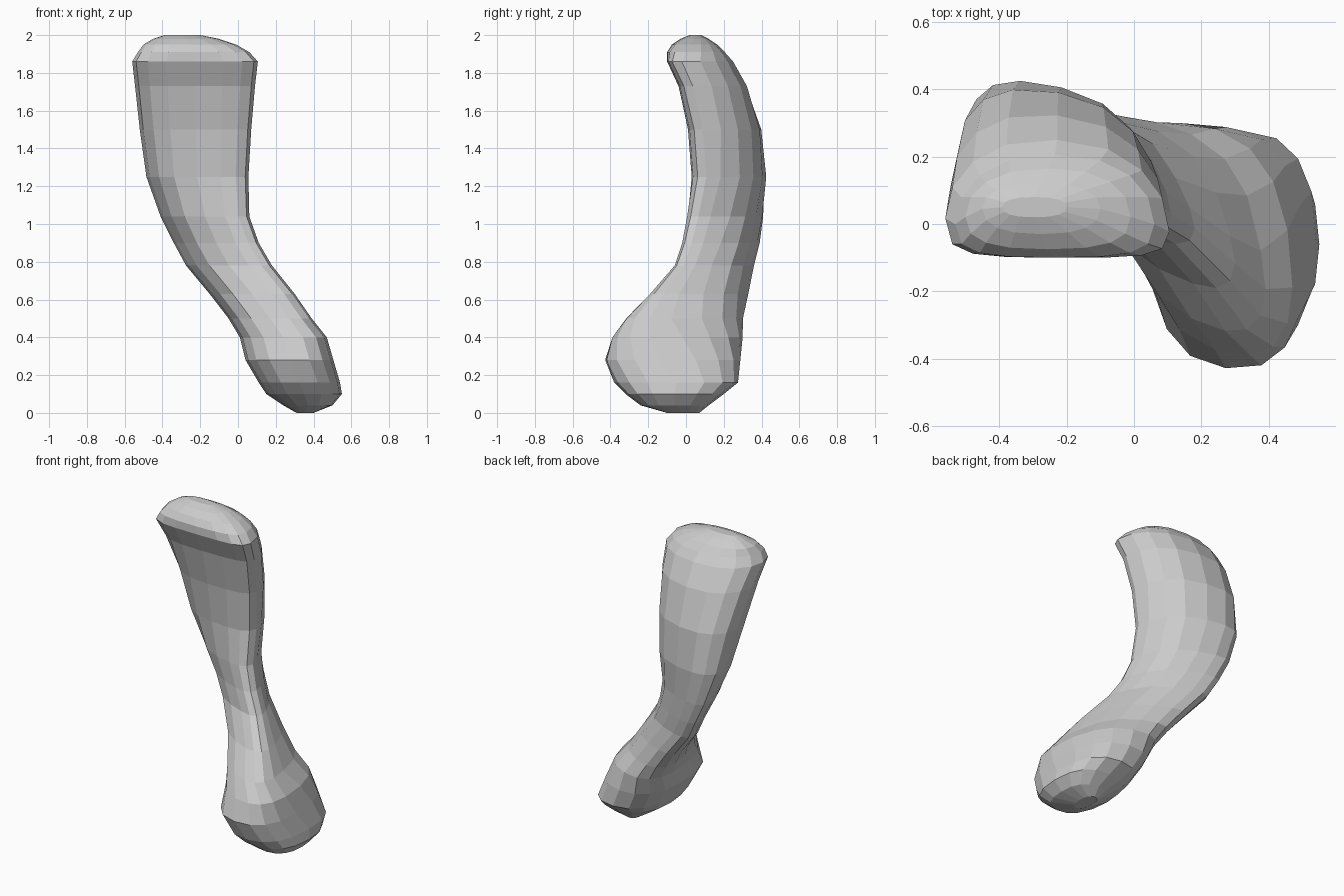
import bpy, bmesh
from math import sin, cos, radians, copysign, tau

SIDES = 16
# Level sections of the twisting shaft:
# z, x min, x max, y min, y max, skew in degrees, flattening of the front
SECTIONS = [
    (0.00, 0.31, 0.40, -0.10, 0.07, 0, 0),
    (0.04, 0.24, 0.50, -0.24, 0.12, 0, 0),
    (0.10, 0.15, 0.55, -0.32, 0.20, 0, 0),
    (0.16, 0.11, 0.54, -0.38, 0.275, 0, 0),
    (0.28, 0.04, 0.505, -0.43, 0.29, -7, 0),
    (0.40, 0.01, 0.47, -0.39, 0.30, -20, 0),
    (0.50, -0.05, 0.39, -0.32, 0.305, -32, 0),
    (0.63, -0.15, 0.30, -0.19, 0.33, -42, 0),
    (0.78, -0.275, 0.18, -0.06, 0.36, -47, 0),
    (0.90, -0.34, 0.11, -0.02, 0.39, -45, 0),
    (1.04, -0.41, 0.06, 0.005, 0.41, -38, 0.05),
    (1.25, -0.485, 0.055, 0.03, 0.425, -25, 0.15),
    (1.50, -0.52, 0.07, 0.01, 0.40, -16, 0.28),
    (1.73, -0.545, 0.09, -0.04, 0.325, -8, 0.4),
    (1.86, -0.56, 0.105, -0.10, 0.25, -4, 0.45),
    (1.91, -0.53, 0.06, -0.10, 0.205, 0, 0.35),
    (1.95, -0.50, -0.01, -0.075, 0.165, 0, 0.2),
    (1.98, -0.45, -0.10, -0.03, 0.12, 0, 0),
    (2.00, -0.39, -0.20, 0.02, 0.08, 0, 0),
]


def squared(v, power=0.82):
    return copysign(abs(v) ** power, v)


# Shaft with a broad flat top and a rounded foot, lofted ring by ring
bm = bmesh.new()
rings = []
for z, x0, x1, y0, y1, skew, flat in SECTIONS:
    ring = []
    for i in range(SIDES):
        t = tau * i / SIDES
        u = squared(cos(t))
        v = squared(sin(t + radians(skew)))
        v -= flat * (1 - v * v)
        x = (x0 + x1) / 2 + (x1 - x0) / 2 * u
        y = (y0 + y1) / 2 + (y1 - y0) / 2 * v
        ring.append(bm.verts.new((x, y, z)))
    rings.append(ring)

for a, b in zip(rings, rings[1:]):
    for i in range(SIDES):
        j = (i + 1) % SIDES
        bm.faces.new((a[i], a[j], b[j], b[i]))
bm.faces.new(rings[0][::-1])
bm.faces.new(rings[-1])
bmesh.ops.recalc_face_normals(bm, faces=bm.faces)

mesh = bpy.data.meshes.new("curved_shaft")
bm.to_mesh(mesh)
bm.free()
bpy.context.collection.objects.link(bpy.data.objects.new("curved_shaft", mesh))
